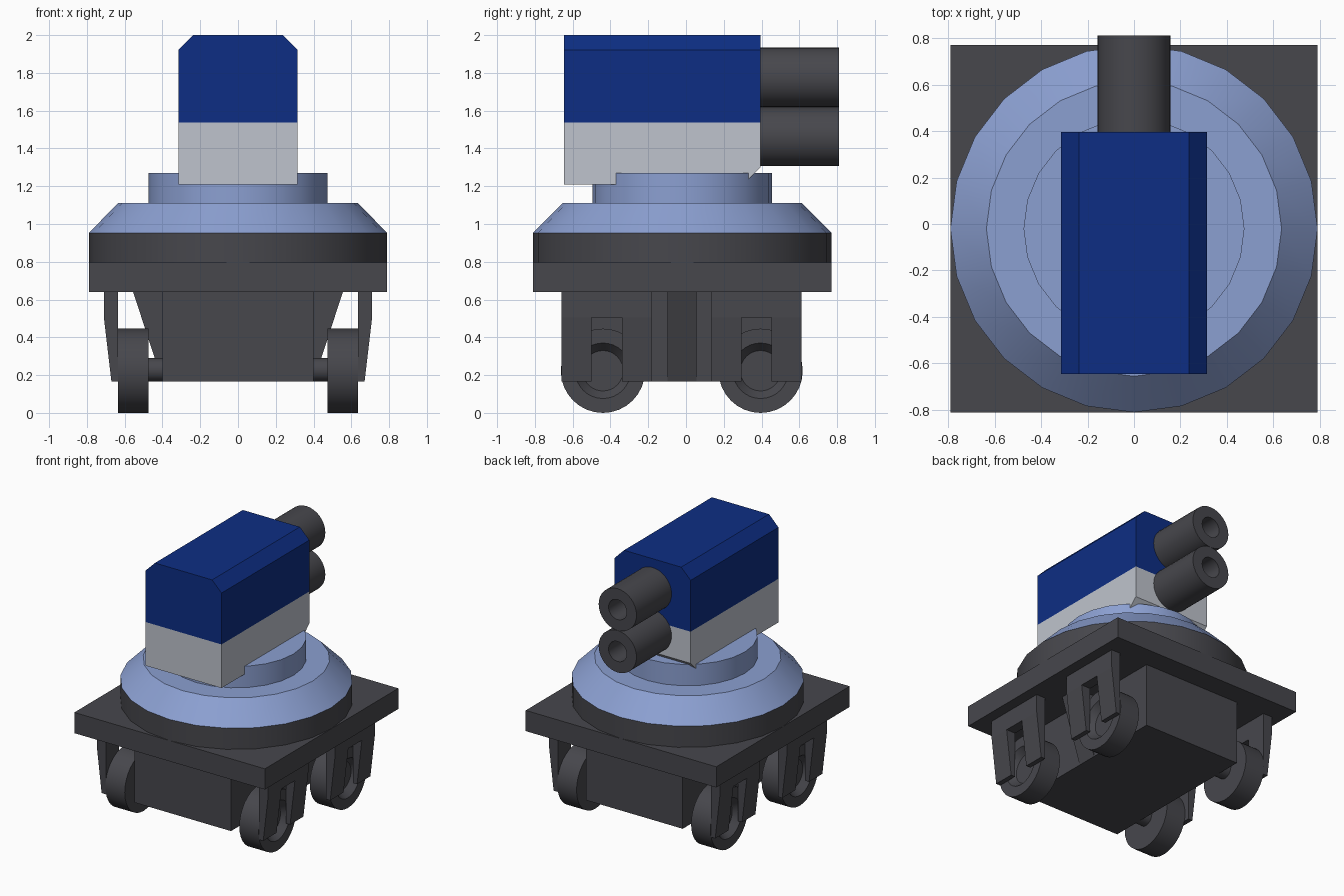
import bpy, bmesh, math
from mathutils import Vector

cube = bpy.data.objects.get("Cube")
if cube:
    bpy.data.objects.remove(cube, do_unlink=True)


def material(name, rgb):
    m = bpy.data.materials.new(name)
    m.use_nodes = True
    m.diffuse_color = (*rgb, 1)
    bsdf = next(n for n in m.node_tree.nodes if n.type == 'BSDF_PRINCIPLED')
    bsdf.inputs["Base Color"].default_value = (*rgb, 1)
    return m


DARK = material("dark grey", (0.063, 0.063, 0.073))
NAVY = material("deep blue", (0.004, 0.027, 0.23))
PALE = material("light grey", (0.52, 0.55, 0.61))
SKY = material("light blue", (0.26, 0.35, 0.64))


def finish(name, bm, mat, smooth=False):
    bmesh.ops.remove_doubles(bm, verts=bm.verts, dist=1e-5)
    bmesh.ops.recalc_face_normals(bm, faces=bm.faces)
    mesh = bpy.data.meshes.new(name)
    bm.to_mesh(mesh)
    bm.free()
    mesh.materials.append(mat)
    if smooth:
        mesh.shade_smooth()
        mesh.set_sharp_from_angle(angle=math.radians(30))
    ob = bpy.data.objects.new(name, mesh)
    bpy.context.collection.objects.link(ob)
    return ob


def prism(name, profile, axis, lo, hi, mat):
    """Extrude a profile along an axis; its points use the other two axes in order."""
    bm = bmesh.new()

    def place(p, d):
        co = list(p)
        co.insert("xyz".index(axis), d)
        return bm.verts.new(co)

    face = bm.faces.new([place(p, lo) for p in profile])
    ext = bmesh.ops.extrude_face_region(bm, geom=[face])
    shift = Vector((0, 0, 0))
    shift["xyz".index(axis)] = hi - lo
    bmesh.ops.translate(bm, vec=shift, verts=[v for v in ext["geom"] if isinstance(v, bmesh.types.BMVert)])
    # the extruded region leaves the starting face as the other cap
    if not face.is_valid:
        bmesh.ops.holes_fill(bm, edges=bm.edges)
    return finish(name, bm, mat)


def box(name, x, y, z, mat):
    return prism(name, [(x[0], y[0]), (x[1], y[0]), (x[1], y[1]), (x[0], y[1])], "z", z[0], z[1], mat)


def lathe(name, profile, axis, centre, mat, steps=32):
    """Spin (radius, position) points around an axis through the centre."""
    bm = bmesh.new()
    rows = []
    for i in range(steps):
        a = math.tau * i / steps
        row = []
        for r, h in profile:
            u, v = r * math.cos(a), r * math.sin(a)
            co = {"x": (h, u, v), "y": (u, h, v), "z": (u, v, h)}[axis]
            row.append(bm.verts.new(Vector(co) + Vector(centre)))
        rows.append(row)
    for i in range(steps):
        a, b = rows[i], rows[(i + 1) % steps]
        for j in range(len(profile) - 1):
            bm.faces.new((a[j], b[j], b[j + 1], a[j + 1]))
    bmesh.ops.dissolve_degenerate(bm, dist=1e-6, edges=bm.edges)
    return finish(name, bm, mat, True)


# Chassis
box("base_plate", (-0.79, 0.79), (-0.81, 0.77), (0.64, 0.795), DARK)
box("lower_hull", (-0.4, 0.4), (-0.655, 0.61), (0.165, 0.64), DARK)

# Turntable
mid = (0, -0.02, 0)
lathe("turntable_rim", [(0, 0.78), (0.79, 0.78), (0.79, 0.953), (0, 0.953)], "z", mid, DARK, 24)
lathe("turntable_slope", [(0.79, 0.953), (0.635, 1.11), (0, 1.11)], "z", mid, SKY, 24)
lathe("turntable_collar", [(0.475, 1.11), (0.475, 1.27), (0, 1.27)], "z", mid, SKY, 24)

# Head: chamfered cap over a grey body
prism("head_body", [(-0.645, 1.21), (0.305, 1.21), (0.395, 1.3), (0.395, 1.537), (-0.645, 1.537)],
      "x", -0.315, 0.315, PALE)
prism("head_cap", [(-0.315, 1.537), (0.315, 1.537), (0.315, 1.922), (0.237, 2.0), (-0.237, 2.0), (-0.315, 1.922)],
      "y", -0.645, 0.395, NAVY)

# Twin hollow barrels
for label, z in (("lower", 1.463), ("upper", 1.777)):
    lathe(label + "_barrel", [(0, 0.38), (0.157, 0.38), (0.157, 0.81), (0.075, 0.81), (0.075, 0.5), (0, 0.5)],
          "y", (0, 0, z), DARK)

# Running gear on both sides
for side, s in (("left", 1), ("right", -1)):
    prism(side + "_hull_brace", [(s * 0.38, 0.165), (s * 0.4, 0.165), (s * 0.555, 0.64), (s * 0.38, 0.64)],
          "y", -0.097, 0.055, DARK)
    for end, y in (("front", -0.44), ("rear", 0.395)):
        tag = end + "_" + side
        # Fork bracket: two tapered legs joined at the top
        c = -0.42 if end == "front" else 0.373
        leg = [(s * x, z) for x, z in ((0.635, 0.165), (0.67, 0.165), (0.71, 0.505), (0.71, 0.64), (0.635, 0.64))]
        for n, d in (("fore", -1), ("aft", 1)):
            ya, yb = sorted((c + d * 0.08, c + d * 0.238))
            prism(tag + "_" + n + "_bracket_leg", leg, "y", ya, yb, DARK)
        box(tag + "_bracket_bridge", sorted((s * 0.635, s * 0.71)), (c - 0.08, c + 0.08), (0.505, 0.64), DARK)
        # Wheel with dished hub, and its axle
        wheel = [(0, 0.475), (0.223, 0.475), (0.223, 0.635), (0.147, 0.635), (0.107, 0.585), (0, 0.585)]
        lathe(tag + "_wheel", [(r, s * x) for r, x in wheel], "x", (0, y, 0.223), DARK)
        lathe(tag + "_axle", [(0.062, s * 0.39), (0.062, s * 0.48)], "x", (0, y, 0.228), DARK, 24)
